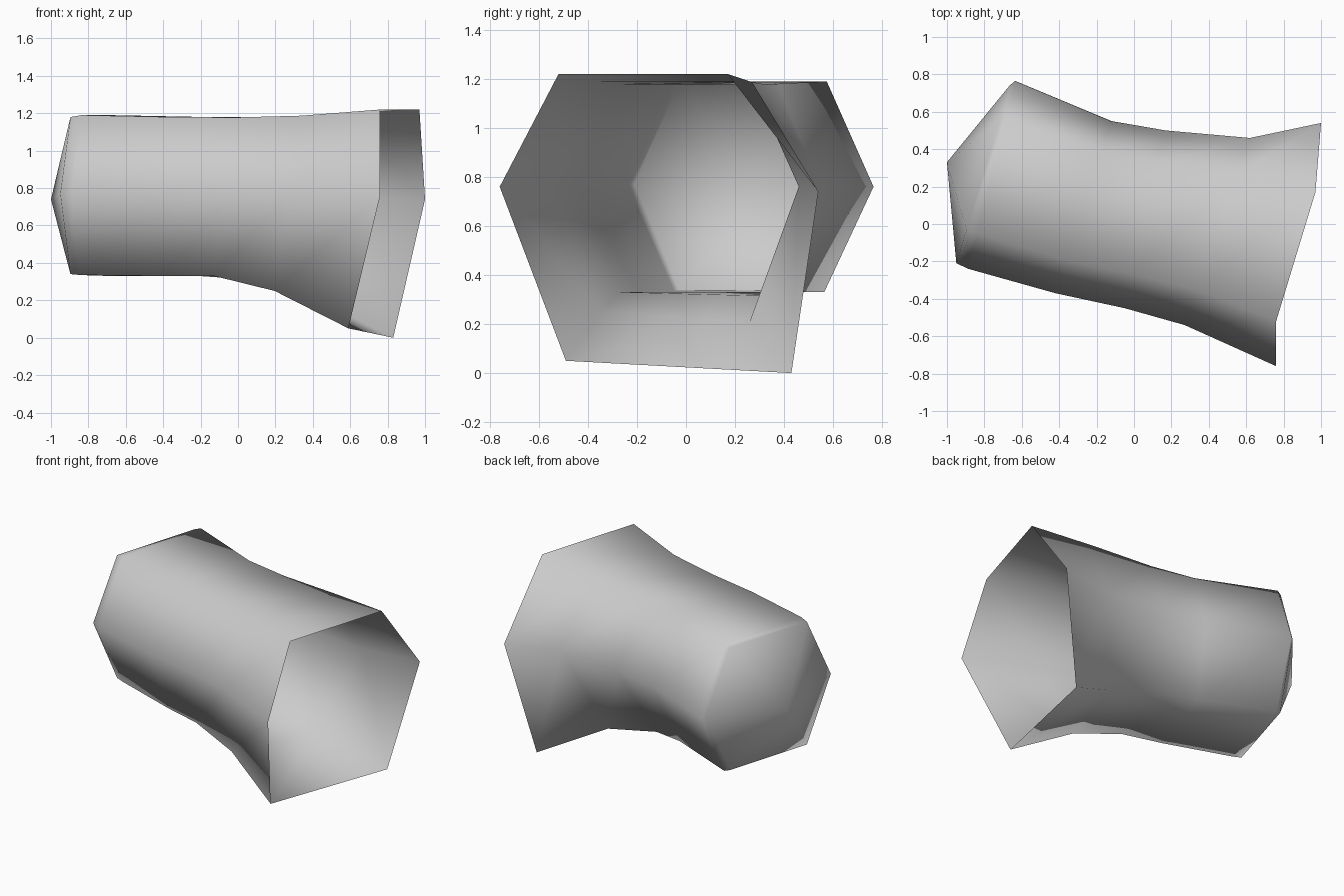
import bpy, bmesh
from mathutils import Vector

if "Cube" in bpy.data.objects:
    bpy.data.objects.remove(bpy.data.objects["Cube"])

grey = bpy.data.materials.new("light_grey")
grey.diffuse_color = (0.6, 0.6, 0.6, 1)
grey.use_nodes = True
grey.node_tree.nodes["Principled BSDF"].inputs["Base Color"].default_value = grey.diffuse_color


def hex_ring(front, back, top, bottom, lean=0.0):
    """Upright hexagon from its front and back corners; lean shifts the bottom edge in x."""
    a, b = Vector((*front, 0.77)), Vector((*back, 0.76))
    def at(f, z, dx=0.0):
        p = a.lerp(b, f)
        return Vector((p.x + dx, p.y, z))
    return [a, at(0.19, top), at(0.81, top), b,
            at(0.80, bottom[1], lean), at(0.19, bottom[0], lean)]


# Cross-sections from the closed end to the flared mouth
rings = [
    hex_ring((-0.95, -0.21), (-0.665, 0.74), 1.18, (0.34, 0.34)),
    hex_ring((-0.885, -0.24), (-0.635, 0.765), 1.19, (0.335, 0.33)),
    hex_ring((-0.42, -0.37), (-0.12, 0.55), 1.18, (0.33, 0.33), -0.03),
    hex_ring((-0.05, -0.45), (0.17, 0.50), 1.178, (0.33, 0.315), -0.12),
    hex_ring((0.27, -0.54), (0.62, 0.46), 1.187, (0.25, 0.21), -0.14),
    [Vector(p) for p in ((0.76, -0.76, 0.76), (0.76, -0.52, 1.22), (0.97, 0.17, 1.22),
                         (1.0, 0.54, 0.74), (0.83, 0.43, 0.0), (0.59, -0.49, 0.05))],
]

# Open hexagonal tube with a shallow domed cap on the left
bm = bmesh.new()
loops = [[bm.verts.new(p) for p in r] for r in rings]
for r0, r1 in zip(loops, loops[1:]):
    for i in range(6):
        j = (i + 1) % 6
        bm.faces.new((r0[i], r0[j], r1[j], r1[i]))
tip = bm.verts.new((-1.0, 0.33, 0.74))
for i in range(6):
    bm.faces.new((loops[0][(i + 1) % 6], loops[0][i], tip))
bmesh.ops.recalc_face_normals(bm, faces=bm.faces)
# make sure the cap faces outward
bm.normal_update()
if tip.link_faces[0].normal.x > 0:
    bmesh.ops.reverse_faces(bm, faces=bm.faces)
for f in bm.faces:
    f.smooth = True

mesh = bpy.data.meshes.new("flared_tube")
bm.to_mesh(mesh)
bm.free()
mesh.materials.append(grey)
tube = bpy.data.objects.new("flared_tube", mesh)
bpy.context.collection.objects.link(tube)
